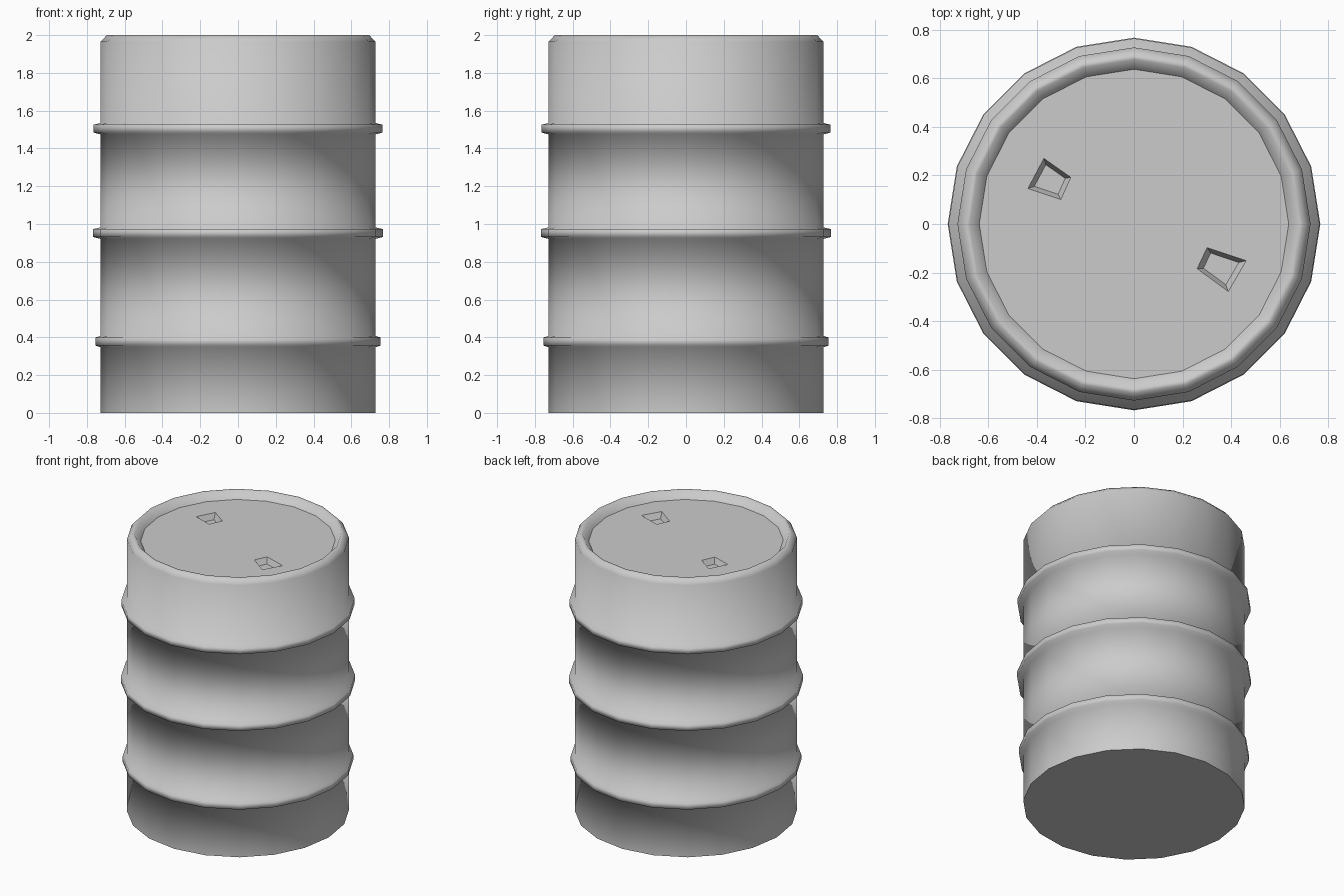
import bpy, bmesh
from math import cos, sin, tau

if "Cube" in bpy.data.objects:
    bpy.data.objects.remove(bpy.data.objects["Cube"])

SIDES = 20
R = 0.727
LID_R, LID_Z = 0.637, 1.95


def make_object(name, bm):
    mesh = bpy.data.meshes.new(name)
    bm.to_mesh(mesh)
    bm.free()
    obj = bpy.data.objects.new(name, mesh)
    bpy.context.collection.objects.link(obj)
    return obj


def circle(bm, r, z):
    return [bm.verts.new((r * cos(tau * i / SIDES), r * sin(tau * i / SIDES), z))
            for i in range(SIDES)]


def bridge(bm, low, high, smooth=False):
    n = len(low)
    for i in range(n):
        j = (i + 1) % n
        bm.faces.new((low[i], low[j], high[j], high[i])).smooth = smooth


# Drum shell: one turned profile with three raised hoops and a rolled rim
profile = [(R, 0.0)]
for zc, r in ((0.379, 0.755), (0.953, 0.767), (1.506, 0.764)):
    profile += [(R, zc - 0.032), (r, zc - 0.022), (r, zc + 0.02), (R, zc + 0.029)]
profile += [(R, 1.965), (0.695, 2.0), (0.677, 2.0), (LID_R, LID_Z)]

bm = bmesh.new()
rings = [circle(bm, r, z) for r, z in profile]
for low, high in zip(rings, rings[1:]):
    bridge(bm, low, high, smooth=True)
bm.faces.new(rings[0][::-1])
make_object("drum_shell", bm)

# Lid: flat disc with two tapered recesses for the bungs
recesses = [
    [(-0.371, 0.27), (-0.26, 0.192), (-0.301, 0.101), (-0.437, 0.146)],
    [(0.301, -0.097), (0.462, -0.151), (0.388, -0.278), (0.26, -0.184)],
]
bm = bmesh.new()
loops = [circle(bm, LID_R, LID_Z)]
for quad in recesses:
    loops.append([bm.verts.new((x, y, LID_Z)) for x, y in quad])
edges = [bm.edges.new((lp[i - 1], lp[i])) for lp in loops for i in range(len(lp))]
bmesh.ops.triangle_fill(bm, edges=edges, use_beauty=True, normal=(0, 0, 1))
for quad, top in zip(recesses, loops[1:]):
    cx = sum(p[0] for p in quad) / 4
    cy = sum(p[1] for p in quad) / 4
    floor = [bm.verts.new((cx + (x - cx) * 0.72, cy + (y - cy) * 0.72, LID_Z - 0.04))
             for x, y in quad]
    bridge(bm, floor, top)
    bm.faces.new(floor)
bm.normal_update()
for f in bm.faces:
    if f.normal.z < 0:
        f.normal_flip()
make_object("lid", bm)
